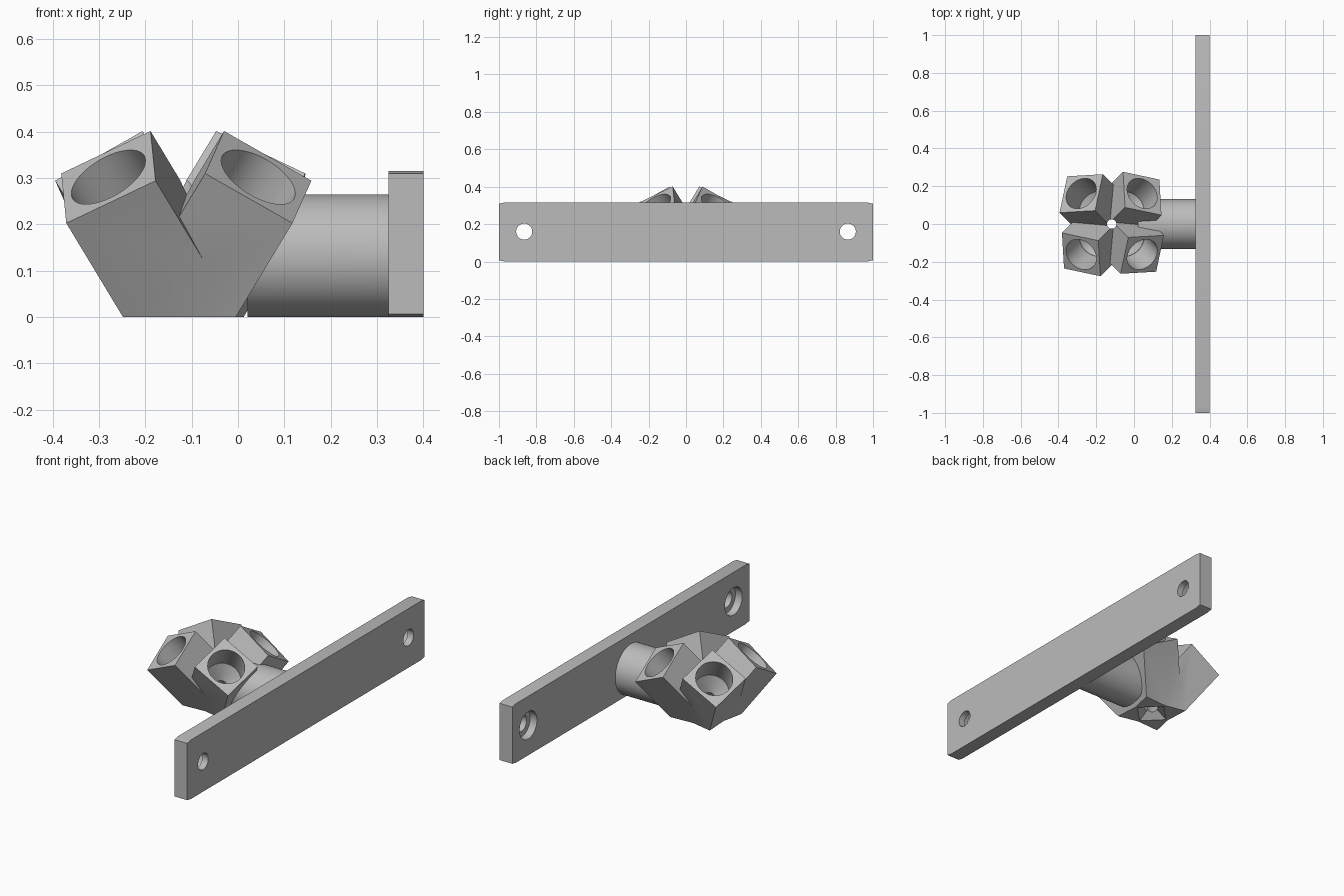
import bpy, bmesh
from math import radians, pi
from mathutils import Matrix, Vector

if "Cube" in bpy.data.objects:
    bpy.data.objects.remove(bpy.data.objects["Cube"], do_unlink=True)

grey = bpy.data.materials.new("plain_grey")
grey.use_nodes = True
colour = (0.5, 0.5, 0.5, 1)
grey.diffuse_color = colour
grey.node_tree.nodes["Principled BSDF"].inputs["Base Color"].default_value = colour

HUB_X, APEX_Z = -0.118, 0.034
TILT, TWIST = radians(40.5), radians(-4.5)
ARM_START, ARM_END = 0.018, 0.352


def finish(name, bm):
    bmesh.ops.recalc_face_normals(bm, faces=bm.faces)
    mesh = bpy.data.meshes.new(name)
    bm.to_mesh(mesh)
    bm.free()
    mesh.materials.append(grey)
    ob = bpy.data.objects.new(name, mesh)
    bpy.context.collection.objects.link(ob)
    return ob


def tube(name, start, end, r1, r2=None, sides=64, matrix=Matrix()):
    """Cylinder or cone along the matrix's z axis, from start to end."""
    bm = bmesh.new()
    bmesh.ops.create_cone(bm, cap_ends=True, segments=sides, radius1=r1,
                          radius2=r1 if r2 is None else r2, depth=end - start,
                          matrix=matrix @ Matrix.Translation((0, 0, (start + end) / 2)))
    return finish(name, bm)


def box(name, size, centre):
    bm = bmesh.new()
    bmesh.ops.create_cube(bm, size=1, matrix=Matrix.Translation(centre) @ Matrix.Diagonal((*size, 1)))
    return finish(name, bm)


def combine(ob, other, operation):
    mod = ob.modifiers.new("combine", "BOOLEAN")
    mod.operation, mod.solver, mod.object = operation, "EXACT", other
    bpy.context.view_layer.objects.active = ob
    bpy.ops.object.modifier_apply(modifier=mod.name)
    bpy.data.objects.remove(other, do_unlink=True)


def smooth(ob):
    bpy.ops.object.select_all(action="DESELECT")
    ob.select_set(True)
    bpy.context.view_layer.objects.active = ob
    bpy.ops.object.shade_smooth_by_angle(angle=radians(25))


# Four splayed square arms, joined and trimmed flat underneath
frames = [Matrix.Translation((HUB_X, 0, APEX_Z)) @ Matrix.Rotation(radians(45 + 90 * k), 4, "Z")
          @ Matrix.Rotation(TILT, 4, "Y") @ Matrix.Rotation(TWIST, 4, "Z") for k in range(4)]
hub = None
for frame in frames:
    arm = tube("socket_hub", ARM_START, ARM_END, 0.1535, sides=4, matrix=frame)
    if hub:
        combine(hub, arm, "UNION")
    else:
        hub = arm
combine(hub, box("trim", (2, 2, 1), (0, 0, -0.5)), "DIFFERENCE")

# Round stem towards the plate
sideways = Matrix.Translation((0, 0, 0.132)) @ Matrix.Rotation(pi / 2, 4, "Y")
combine(hub, tube("stem", 0.02, 0.33, 0.132, sides=96, matrix=sideways), "UNION")

# Sockets: straight bore, conical floor and pilot hole
for frame in frames:
    combine(hub, tube("bore", 0.2, 0.5, 0.09, matrix=frame), "DIFFERENCE")
    combine(hub, tube("cone", 0.13, 0.201, 0.03, 0.0895, matrix=frame), "DIFFERENCE")
    combine(hub, tube("pilot", -0.02, 0.14, 0.029, sides=32, matrix=frame), "DIFFERENCE")
drain = Matrix.Translation((HUB_X, 0, 0))
combine(hub, tube("drain", -0.1, 0.5, 0.025, sides=32, matrix=drain), "DIFFERENCE")
smooth(hub)

# Mounting plate with slightly clipped corners
bm = bmesh.new()
outline = []
for sy, sz in ((-1, -1), (1, -1), (1, 1), (-1, 1)):
    clip = [(sy, sz * 0.1515), (sy * 0.97, sz * 0.1575)]
    outline += clip if sy * sz < 0 else clip[::-1]
# Order points by angle so the outline runs once round the plate
outline.sort(key=lambda p: Vector((p[0], p[1])).angle_signed(Vector((1, 0))))
face = bm.faces.new([bm.verts.new((0.325, y, z + 0.1575)) for y, z in outline])
side = bmesh.ops.extrude_face_region(bm, geom=[face])
bmesh.ops.translate(bm, vec=(0.075, 0, 0),
                    verts=[g for g in side["geom"] if isinstance(g, bmesh.types.BMVert)])
plate = finish("mounting_plate", bm)

# Counterbored screw holes
for y in (-0.865, 0.865):
    axis = Matrix.Translation((0, y, 0.16)) @ Matrix.Rotation(pi / 2, 4, "Y")
    combine(plate, tube("screw_hole", 0.2, 0.5, 0.043, matrix=axis), "DIFFERENCE")
    combine(plate, tube("counterbore", 0.2, 0.365, 0.073, matrix=axis), "DIFFERENCE")
smooth(plate)
